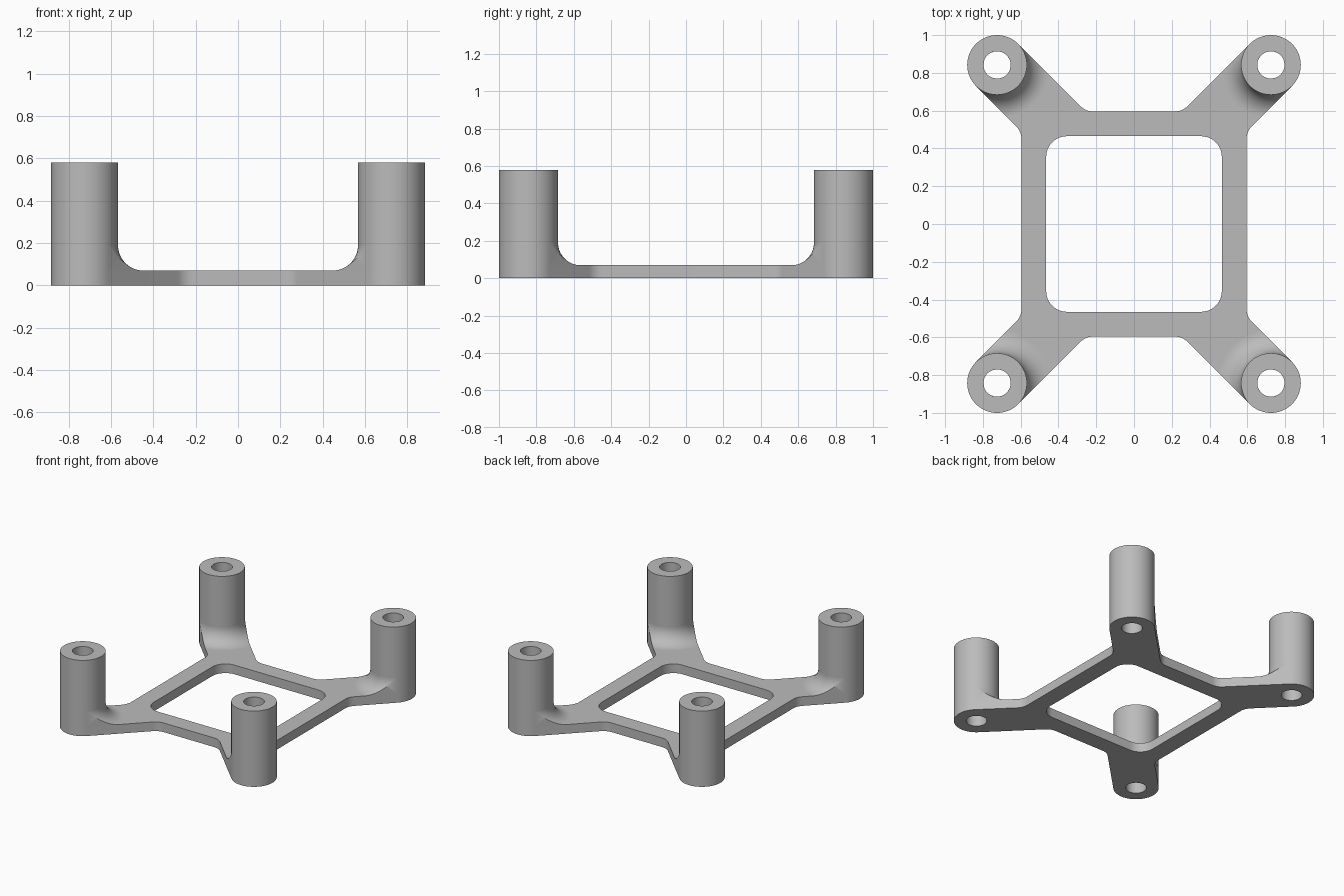
import bpy, bmesh
from math import sin, cos, pi, sqrt, tan, radians
from mathutils import Vector, Matrix

if "Cube" in bpy.data.objects:
    bpy.data.objects.remove(bpy.data.objects["Cube"], do_unlink=True)

CX, CY = 0.725, 0.842            # post centre
R, BORE, TOP = 0.158, 0.072, 0.58
THICK, FILLET = 0.07, 0.12
OUTER, INNER = 0.595, 0.465      # half widths of the square frame

grey = bpy.data.materials.new("satin grey")
grey.use_nodes = True
colour = (0.5, 0.5, 0.5, 1)
grey.diffuse_color = colour
grey.node_tree.nodes["Principled BSDF"].inputs["Base Color"].default_value = colour


def finish(bm, name):
    bmesh.ops.remove_doubles(bm, verts=bm.verts, dist=1e-5)
    bmesh.ops.recalc_face_normals(bm, faces=bm.faces)
    mesh = bpy.data.meshes.new(name)
    bm.to_mesh(mesh)
    bm.free()
    mesh.materials.append(grey)
    obj = bpy.data.objects.new(name, mesh)
    bpy.context.collection.objects.link(obj)
    bpy.ops.object.select_all(action='DESELECT')
    obj.select_set(True)
    bpy.context.view_layer.objects.active = obj
    bpy.ops.object.shade_smooth_by_angle(angle=radians(30))


def arc(cx, cy, r, a0, a1, n):
    return [Vector((cx + r * cos(a0 + (a1 - a0) * i / n),
                    cy + r * sin(a0 + (a1 - a0) * i / n))) for i in range(n + 1)]


def quadrants(points):
    """Mirror one corner's outline into a closed four-corner loop."""
    loop = []
    for sx, sy in ((1, 1), (-1, 1), (-1, -1), (1, -1)):
        part = [(p.x * sx, p.y * sy) for p in points]
        loop += part if sx * sy > 0 else part[::-1]
    return loop


# Outline of one arm: concave blend, post end, concave blend
BLEND = 0.1
reach = BLEND * tan(pi / 8)
low = OUTER + (CY - CX) - R * sqrt(2)
high = OUTER - (CY - CX) - R * sqrt(2)
arm = arc(OUTER + BLEND, low - reach, BLEND, pi, pi * 0.75, 6)
arm += arc(CX, CY, R, -pi / 4, pi * 0.75, 32)
arm += arc(high - reach, OUTER + BLEND, BLEND, -pi / 4, -pi / 2, 6)
window = arc(INNER - 0.11, INNER - 0.11, 0.11, 0, pi / 2, 10)

loops = [quadrants(arm), quadrants(window)]
for sx in (1, -1):
    for sy in (1, -1):
        ring = arc(CX * sx, CY * sy, BORE, 0, 2 * pi, 48)[:-1]
        loops.append([tuple(p) for p in ring])

# Base frame: filled outline with window and bores, extruded
curve = bpy.data.curves.new("outline", 'CURVE')
curve.dimensions = '2D'
curve.fill_mode = 'BOTH'
curve.extrude = THICK / 2
for loop in loops:
    spline = curve.splines.new('POLY')
    spline.points.add(len(loop) - 1)
    for point, (x, y) in zip(spline.points, loop):
        point.co = (x, y, 0, 1)
    spline.use_cyclic_u = True
helper = bpy.data.objects.new("outline", curve)
bpy.context.collection.objects.link(helper)
bpy.context.view_layer.update()
flat = bpy.data.meshes.new_from_object(
    helper.evaluated_get(bpy.context.evaluated_depsgraph_get()))
bm = bmesh.new()
bm.from_mesh(flat)
bmesh.ops.translate(bm, verts=bm.verts, vec=(0, 0, THICK / 2))
finish(bm, "base_frame")
bpy.data.objects.remove(helper, do_unlink=True)
bpy.data.meshes.remove(flat)


def post(name, x, y):
    """Hollow standoff turned from a three-sided profile."""
    bm = bmesh.new()
    profile = [(R, THICK), (R, TOP), (BORE, TOP), (BORE, THICK)]
    verts = [bm.verts.new((r, 0, z)) for r, z in profile]
    edges = [bm.edges.new(pair) for pair in zip(verts, verts[1:])]
    bmesh.ops.spin(bm, geom=verts + edges, axis=(0, 0, 1), cent=(0, 0, 0),
                   angle=2 * pi, steps=64, use_duplicate=False)
    bmesh.ops.translate(bm, verts=bm.verts, vec=(x, y, 0))
    finish(bm, name)


def web(name, sx, sy):
    """Concave fillet from post to arm, trimmed to the arm's width."""
    bm = bmesh.new()
    rows, steps, cols = [], 14, 24
    for j in range(cols + 1):
        v = -R * cos(pi * j / cols)
        row = []
        for i in range(steps + 1):
            t = pi / 2 * i / steps
            rad = R + FILLET * (1 - cos(t))
            u = sqrt(max(rad * rad - v * v, 0))
            row.append(bm.verts.new((u, v, THICK + FILLET * (1 - sin(t)))))
        rows.append(row)
    for a, b in zip(rows, rows[1:]):
        for i in range(steps):
            bm.faces.new((a[i], a[i + 1], b[i + 1], b[i]))
    for row in (rows[0], rows[-1]):
        foot = bm.verts.new((0, row[0].co.y, THICK))
        bm.faces.new(row + [foot])
    # Turn inward along the diagonal, then mirror to the wanted corner
    place = (Matrix.Diagonal((sx, sy, 1, 1)) @ Matrix.Translation((CX, CY, 0))
             @ Matrix.Rotation(radians(225), 4, 'Z'))
    bmesh.ops.transform(bm, matrix=place, verts=bm.verts)
    finish(bm, name)
    # Open shell: make sure the concave surface faces up
    mesh = bpy.data.objects[name].data
    if sum(p.normal.z * p.area for p in mesh.polygons) < 0:
        mesh.flip_normals()


for sx, side in ((1, "left"), (-1, "right")):
    for sy, end in ((-1, "front"), (1, "back")):
        post(f"{end}_{side}_post", CX * sx, CY * sy)
        web(f"{end}_{side}_fillet", sx, sy)
